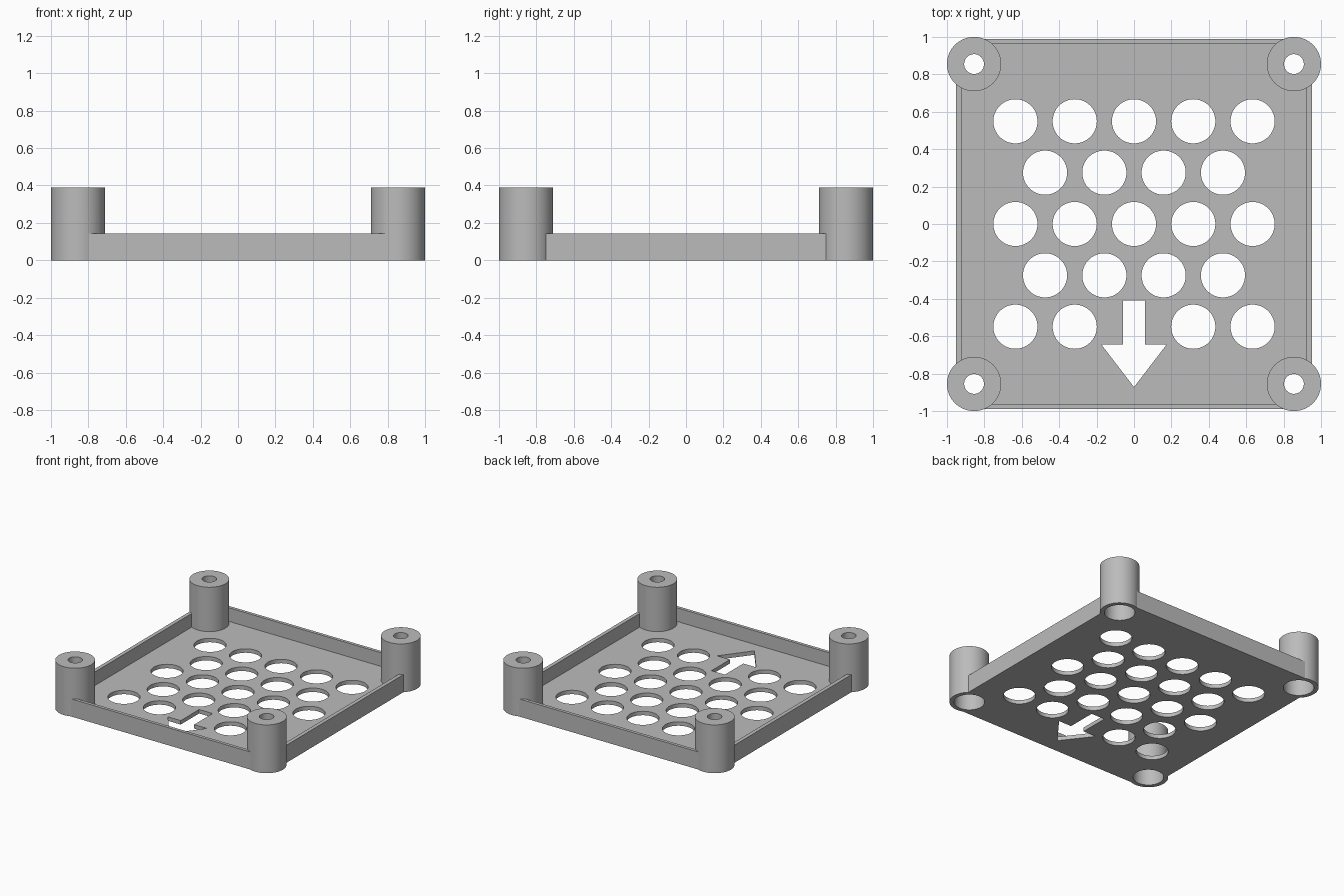
import bpy, bmesh, math

if "Cube" in bpy.data.objects:
    bpy.data.objects.remove(bpy.data.objects["Cube"], do_unlink=True)

grey = bpy.data.materials.new("plain grey")
grey.use_nodes = True
COLOR = (0.5, 0.5, 0.5, 1)
grey.diffuse_color = COLOR
grey.node_tree.nodes["Principled BSDF"].inputs["Base Color"].default_value = COLOR

HALF_X, HALF_Y, WALL, FLOOR, RIM = 0.953, 0.99, 0.031, 0.032, 0.142
POST, POST_R, POST_H = 0.855, 0.145, 0.39
SCREW_R, HEAD_R, HEAD_DEPTH = 0.053, 0.112, 0.29


def prism(bm, points, z0, z1):
    """Extrude a closed outline from z0 to z1."""
    face = bm.faces.new([bm.verts.new((x, y, z0)) for x, y in points])
    top = bmesh.ops.extrude_face_region(bm, geom=[face])["geom"]
    bmesh.ops.translate(bm, vec=(0, 0, z1 - z0),
                        verts=[v for v in top if isinstance(v, bmesh.types.BMVert)])


def circle(cx, cy, r, n=64):
    return [(cx + r * math.cos(math.tau * i / n), cy + r * math.sin(math.tau * i / n))
            for i in range(n)]


def make(name, prisms, helper=False):
    bm = bmesh.new()
    for points, z0, z1 in prisms:
        prism(bm, points, z0, z1)
    bmesh.ops.recalc_face_normals(bm, faces=bm.faces)
    mesh = bpy.data.meshes.new(name)
    bm.to_mesh(mesh)
    bm.free()
    mesh.materials.append(grey)
    obj = bpy.data.objects.new(name, mesh)
    bpy.context.collection.objects.link(obj)
    obj.hide_render = helper
    return obj


def boolean(obj, other, operation):
    mod = obj.modifiers.new(operation.lower(), "BOOLEAN")
    mod.operation, mod.object, mod.solver = operation, other, "EXACT"
    bpy.context.view_layer.objects.active = obj
    bpy.ops.object.modifier_apply(modifier=mod.name)
    bpy.data.objects.remove(other, do_unlink=True)


# Tray with its corners trimmed back inside the posts
cut_x, cut_y = 0.80, 0.75
outline = [(cut_x, -HALF_Y), (HALF_X, -cut_y), (HALF_X, cut_y), (cut_x, HALF_Y),
           (-cut_x, HALF_Y), (-HALF_X, cut_y), (-HALF_X, -cut_y), (-cut_x, -HALF_Y)]
tray = make("vented_tray", [(outline, 0, RIM)])
ix, iy = HALF_X - WALL, HALF_Y - WALL + 0.005
boolean(tray, make("tray_hollow", [([(-ix, -iy), (ix, -iy), (ix, iy), (-ix, iy)],
                                    FLOOR, 1)], True), "DIFFERENCE")

# Corner posts
corners = [(sx * POST, sy * POST) for sx in (-1, 1) for sy in (-1, 1)]
posts = make("corner_posts", [(circle(x, y, POST_R), 0, POST_H) for x, y in corners])
boolean(tray, posts, "UNION")

# Staggered vent holes, leaving out the one where the arrow sits
vents = []
for row in range(-2, 3):
    count = 5 if row % 2 == 0 else 4
    for i in range(count):
        x = (i - (count - 1) / 2) * 0.317
        if row != -2 or abs(x) > 0.1:
            vents.append((circle(x, row * 0.2745, 0.118), -0.1, 0.1))

# Arrow cut-out pointing to the front
half = [(0.06, -0.41), (0.06, -0.645), (0.174, -0.645)]
arrow = half + [(0, -0.872)] + [(-x, y) for x, y in reversed(half)]
boolean(tray, make("vent_cutter", vents + [(arrow, -0.1, 0.1)], True), "DIFFERENCE")

# Screw holes with wide recesses from below
boolean(tray, make("recess_cutter", [(circle(x, y, HEAD_R), -0.1, HEAD_DEPTH)
                                     for x, y in corners], True), "DIFFERENCE")
boolean(tray, make("screw_cutter", [(circle(x, y, SCREW_R), 0.1, 1)
                                    for x, y in corners], True), "DIFFERENCE")

bpy.ops.object.select_all(action="DESELECT")
tray.select_set(True)
bpy.context.view_layer.objects.active = tray
bpy.ops.object.shade_smooth_by_angle(angle=math.radians(30))
